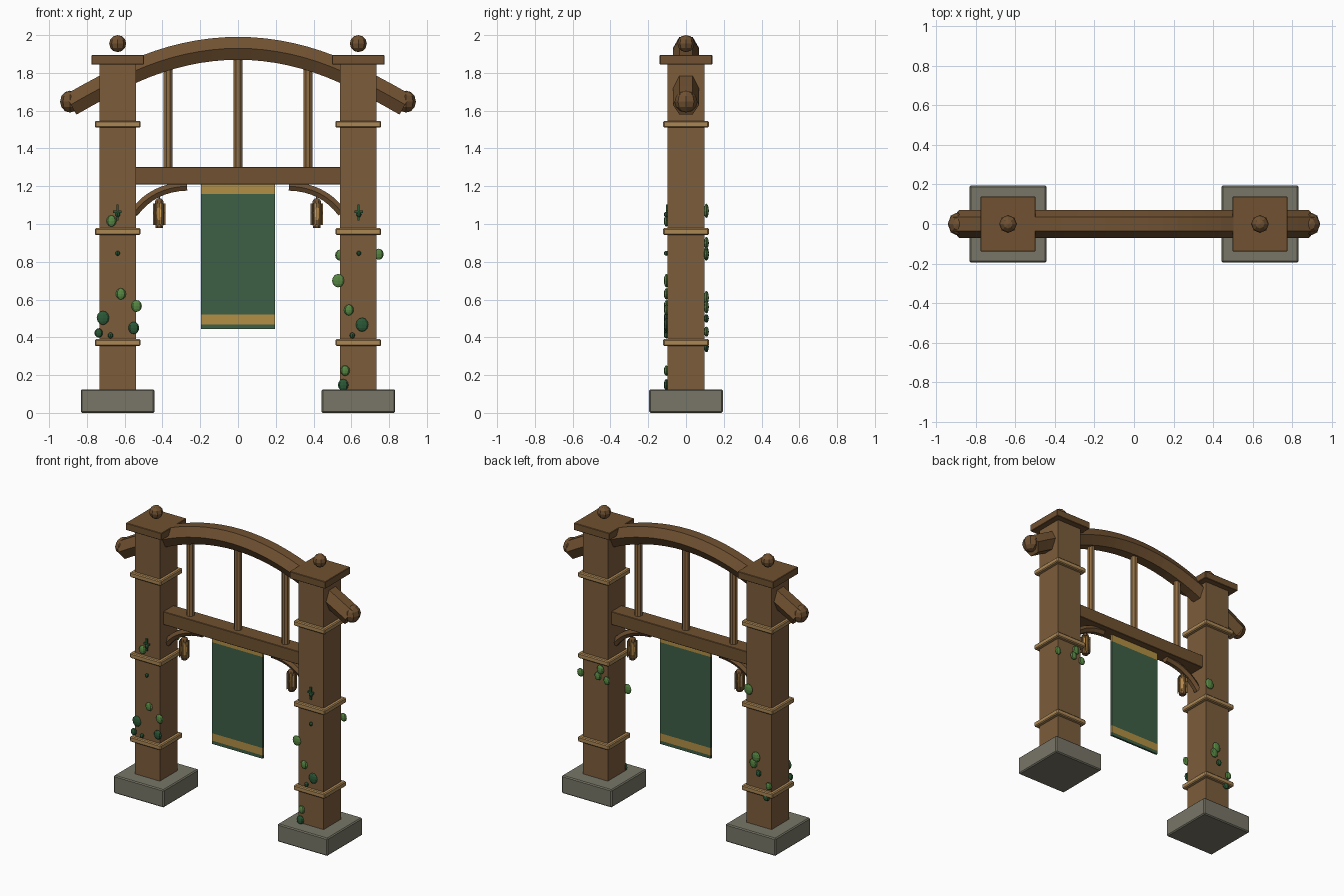
import bpy, bmesh, math
from mathutils import Vector, Matrix

if "Cube" in bpy.data.objects:
    bpy.data.objects.remove(bpy.data.objects["Cube"])


def material(name, rgb):
    m = bpy.data.materials.new(name)
    lin = [((c / 255 + 0.055) / 1.055) ** 2.4 for c in rgb]
    m.diffuse_color = (*lin, 1)
    m.use_nodes = True
    m.node_tree.nodes["Principled BSDF"].inputs["Base Color"].default_value = m.diffuse_color
    return m


POST = material("post wood", (124, 93, 60))
BEAM = material("beam wood", (112, 81, 49))
TRIM = material("light trim wood", (172, 135, 85))
SPINDLE = material("spindle wood", (143, 109, 68))
STONE = material("grey stone", (120, 118, 103))
GREEN = material("banner green", (61, 95, 69))
GOLD = material("gold cloth", (178, 142, 68))
GLOW = material("lantern amber", (214, 160, 84))
LEAF_D = material("dark leaf", (42, 88, 54))
LEAF_L = material("light leaf", (86, 134, 66))


def finish(name, bm, mat):
    me = bpy.data.meshes.new(name)
    bmesh.ops.recalc_face_normals(bm, faces=bm.faces)
    bm.to_mesh(me)
    bm.free()
    ob = bpy.data.objects.new(name, me)
    bpy.context.collection.objects.link(ob)
    me.materials.append(mat)
    return ob


def box(name, center, size, mat, bevel=0.0):
    bm = bmesh.new()
    bmesh.ops.create_cube(bm, size=1, matrix=Matrix.Translation(center) @ Matrix.Diagonal((*size, 1)))
    if bevel:
        bmesh.ops.bevel(bm, geom=bm.edges[:], offset=bevel, segments=1, affect='EDGES')
    return finish(name, bm, mat)


def ball(name, center, radii, mat, seg=8, rings=6):
    bm = bmesh.new()
    bmesh.ops.create_uvsphere(bm, u_segments=seg, v_segments=rings, radius=1,
                              matrix=Matrix.Translation(center) @ Matrix.Diagonal((*radii, 1)))
    return finish(name, bm, mat)


def lathe(name, x, profile, sides, mat):
    """Stack of (radius, z) rings around a vertical axis."""
    bm = bmesh.new()
    rings = [[bm.verts.new((x + r * math.cos((i + .5) * math.tau / sides),
                            r * math.sin((i + .5) * math.tau / sides), z))
              for i in range(sides)] for r, z in profile]
    skin(bm, rings)
    return finish(name, bm, mat)


def skin(bm, rings):
    n = len(rings[0])
    for a, b in zip(rings, rings[1:]):
        for i in range(n):
            bm.faces.new((a[i], a[(i + 1) % n], b[(i + 1) % n], b[i]))
    bm.faces.new(rings[0][::-1])
    bm.faces.new(rings[-1])


def tube(name, path, radius, mat, sides=6):
    """Sweep a polygon along a path lying in the xz plane."""
    pts = [Vector((x, 0, z)) for x, z in path]
    bm = bmesh.new()
    rings = []
    for k, p in enumerate(pts):
        t = (pts[min(k + 1, len(pts) - 1)] - pts[max(k - 1, 0)]).normalized()
        up = Vector((-t.z, 0, t.x))
        rings.append([bm.verts.new(p + radius * (Vector((0, math.cos(a), 0)) + up * math.sin(a)))
                      for a in (i * math.tau / sides for i in range(sides))])
    skin(bm, rings)
    return finish(name, bm, mat)


for s, side in ((-1, "left"), (1, "right")):
    x = 0.637 * s
    # Post with footing, straps, cap and finial
    box(f"{side}_footing", (x, 0, 0.0625), (0.39, 0.39, 0.125), STONE, 0.007)
    box(f"{side}_post", (x, 0, 0.99), (0.194, 0.194, 1.75), POST)
    for i, z in enumerate((0.372, 0.96, 1.528)):
        box(f"{side}_strap_{i}", (x, 0, z), (0.242, 0.242, 0.036), TRIM, 0.006)
    box(f"{side}_cap", (x, 0, 1.869), (0.278, 0.278, 0.05), BEAM, 0.003)
    ball(f"{side}_finial", (x, 0, 1.955), (0.045,) * 3, BEAM)
    ball(f"{side}_arch_end", (0.89 * s, 0, 1.648), (0.052, 0.06, 0.058), BEAM)

    # Curved brace under the crossbeam
    p0, p1, p2 = (0.55, 1.06), (0.45, 1.195), (0.27, 1.2)
    brace = [tuple((1 - t) ** 2 * a + 2 * t * (1 - t) * b + t * t * c for a, b, c in zip(p0, p1, p2))
             for t in (i / 8 for i in range(9))]
    tube(f"{side}_brace", [(px * s, pz) for px, pz in brace], 0.027, BEAM)

    # Lantern: amber barrel, end caps, slats and hanger
    lx = 0.417 * s
    lathe(f"{side}_lantern_glow", lx,
          [(0.018, 0.99), (0.027, 1.02), (0.029, 1.06), (0.027, 1.09), (0.018, 1.118)], 8, GLOW)
    lathe(f"{side}_lantern_top", lx, [(0.026, 1.108), (0.022, 1.125), (0.01, 1.136)], 8, BEAM)
    lathe(f"{side}_lantern_bottom", lx, [(0.02, 0.979), (0.024, 0.993)], 8, BEAM)
    lathe(f"{side}_lantern_hanger", lx, [(0.005, 1.13), (0.005, 1.17)], 6, BEAM)
    for i in range(8):
        a = i * math.tau / 8
        slat = box(f"{side}_lantern_slat_{i}", (0, 0, 0), (0.008, 0.008, 0.115), SPINDLE)
        slat.location = (lx + 0.029 * math.cos(a), 0.029 * math.sin(a), 1.052)
        slat.rotation_euler.z = a

# Hexagonal arch beam, parabolic with straighter tails
half = [(0.07 * i, 1.93 - 0.4 * (0.07 * i) ** 2) for i in range(11)] + [(0.80, 1.68), (0.885, 1.632)]
tube("arch_beam", [(-a, z) for a, z in half[:0:-1]] + half, 0.07, BEAM)

# Crossbeam and spindles
box("crossbeam", (0, 0, 1.256), (1.1, 0.115, 0.092), BEAM, 0.003)
for i, sx in enumerate((-0.37, 0, 0.37)):
    lathe(f"spindle_{i}", sx, [(0.025, 1.29), (0.025, 1.90)], 8, SPINDLE)

# Hanging banner in horizontal bands
for name, lo, hi, mat in (("banner_hem", 0.445, 0.468, GREEN), ("banner_low_stripe", 0.468, 0.52, GOLD),
                          ("banner_cloth", 0.52, 1.16, GREEN), ("banner_top_stripe", 1.16, 1.215, GOLD)):
    box(name, (0, 0, (lo + hi) / 2), (0.392, 0.014, hi - lo), mat)

# Ivy leaves: x, z, size on the front and back of the posts
front_light = [(-.67, 1.016, .027), (-.62, .63, .027), (-.537, .566, .028),
               (.53, .70, .032), (.587, .545, .026), (.567, .224, .025)]
front_dark = [(-.715, .503, .033), (-.552, .45, .029), (-.738, .423, .022), (-.675, .41, .014),
              (.657, .467, .033), (.557, .148, .028), (.605, .41, .014),
              (-.637, .845, .012), (.64, .845, .012), (-.637, 1.05, .013), (.64, 1.05, .013)]
back_light = [(.745, .84, .026), (.59, .90, .028), (.61, .85, .026), (.54, .835, .026),
              (-.56, 1.07, .034), (-.62, .61, .032), (-.6, .56, .03), (-.72, .43, .024)]
back_dark = [(-.70, .35, .026), (-.64, .50, .02)]
for label, leaves, y, mat in (("front_light", front_light, -.104, LEAF_L), ("front_dark", front_dark, -.104, LEAF_D),
                              ("back_light", back_light, .108, LEAF_L), ("back_dark", back_dark, .108, LEAF_D)):
    for i, (lx, lz, r) in enumerate(leaves):
        ball(f"{label}_leaf_{i}", (lx, y, lz), (r, 0.013, r * 1.12), mat)

# Small vine sprigs at the front
for s in (-1, 1):
    box(f"vine_stem_{s}", (0.638 * s, -.1, 1.06), (0.012, 0.014, 0.085), LEAF_D)
    box(f"vine_twig_{s}", (0.638 * s, -.1, 1.065), (0.045, 0.012, 0.012), LEAF_D)
